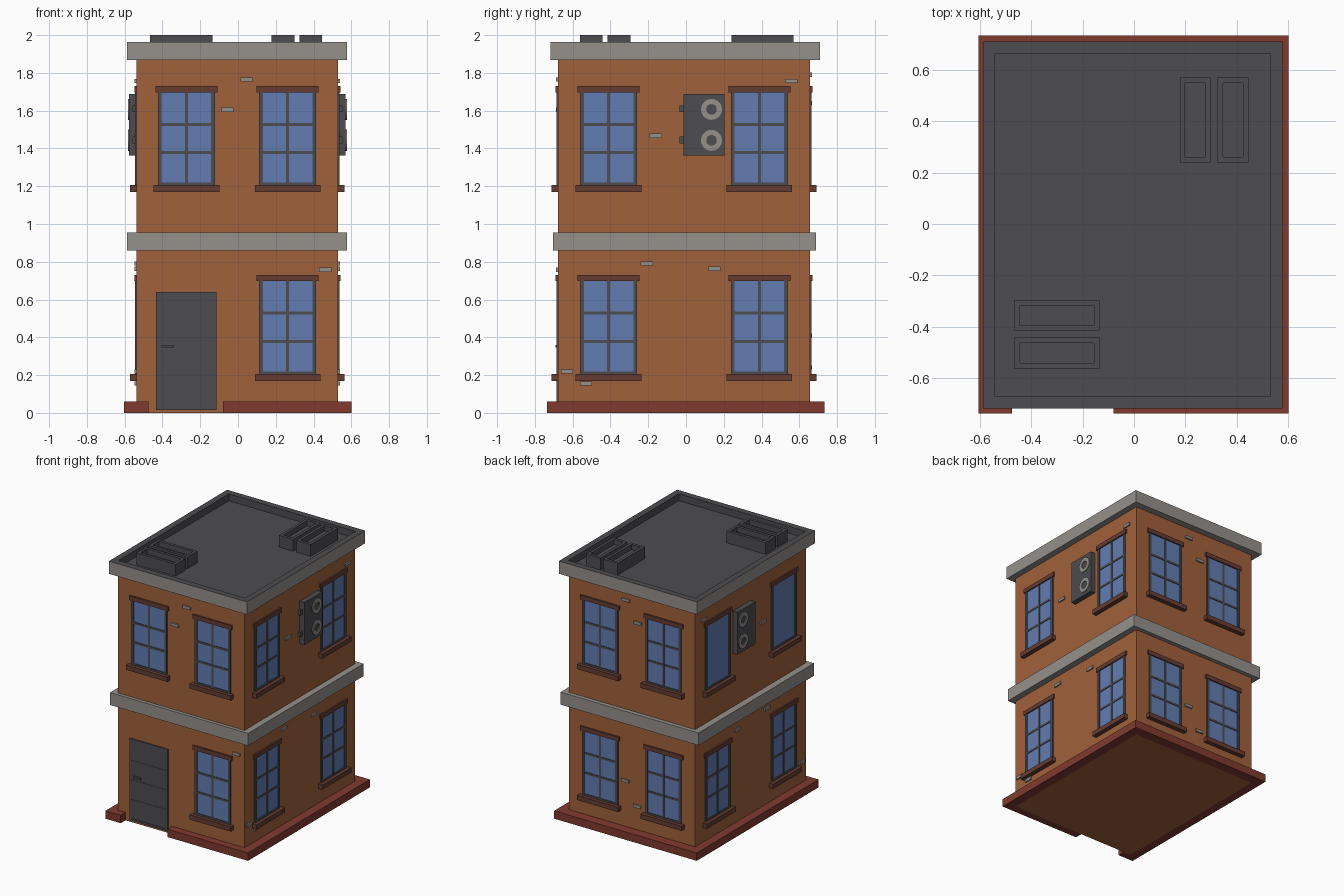
import bpy, bmesh, math
from mathutils import Vector

if "Cube" in bpy.data.objects:
    bpy.data.objects.remove(bpy.data.objects["Cube"])


def material(name, rgb):
    m = bpy.data.materials.new(name)
    lin = [(c / 255 / 12.92) if c < 11 else ((c / 255 + 0.055) / 1.055) ** 2.4 for c in rgb]
    m.diffuse_color = (*lin, 1)
    m.use_nodes = True
    m.node_tree.nodes["Principled BSDF"].inputs["Base Color"].default_value = m.diffuse_color
    return m


BRICK = material("orange_brick", (160, 97, 59))
STONE = material("light_stone", (149, 144, 139))
DARK = material("dark_grey", (77, 76, 80))
BROWN = material("brown_trim", (101, 60, 50))
RED = material("red_base", (128, 58, 47))
GLASS = material("blue_glass", (98, 125, 178))


def finish(name, bm, *mats):
    bmesh.ops.recalc_face_normals(bm, faces=bm.faces)
    me = bpy.data.meshes.new(name)
    bm.to_mesh(me)
    bm.free()
    for m in mats:
        me.materials.append(m)
    ob = bpy.data.objects.new(name, me)
    bpy.context.collection.objects.link(ob)
    return ob


def add_box(bm, lo, hi):
    vs = bmesh.ops.create_cube(bm, size=1)["verts"]
    for v in vs:
        v.co = Vector([(a + b) / 2 + c * (b - a) for a, b, c in zip(lo, hi, v.co)])


def boxes(name, mat, *pairs):
    bm = bmesh.new()
    for lo, hi in pairs:
        add_box(bm, lo, hi)
    return finish(name, bm, mat)


def tray(name, lo, hi, rim, depth, side, top):
    """Box with a recessed top; everything but the outer sides takes the top colour."""
    bm = bmesh.new()
    add_box(bm, lo, hi)
    bm.normal_update()
    face = max(bm.faces, key=lambda f: f.normal.z)
    ring = bmesh.ops.inset_region(bm, faces=[face], thickness=rim)["faces"]
    floor = bmesh.ops.extrude_discrete_faces(bm, faces=[face])["faces"][0]
    for v in floor.verts:
        v.co.z -= depth
    ob = finish(name, bm, side, top)
    for p in ob.data.polygons:
        c = p.center
        inside = lo[0] + .01 < c.x < hi[0] - .01 and lo[1] + .01 < c.y < hi[1] - .01
        p.material_index = int(inside and p.normal.z > -0.5)
    return ob


# Walls: map (along, outward, height) to world space
X0, X1, Y0, Y1 = -0.537, 0.53, -0.678, 0.657
WALLS = {
    "front": lambda u, o, z: (u, Y0 - o, z),
    "back": lambda u, o, z: (u, Y1 + o, z),
    "right": lambda u, o, z: (X1 + o, u, z),
    "left": lambda u, o, z: (X0 - o, u, z),
}


def wall_boxes(name, mat, wall, *specs):
    """Each spec is (u0, u1, z0, z1, outward depth)."""
    f = WALLS[wall]
    pairs = []
    for u0, u1, z0, z1, d in specs:
        a, b = f(u0, -0.01, z0), f(u1, d, z1)
        pairs.append(([min(p) for p in zip(a, b)], [max(p) for p in zip(a, b)]))
    return boxes(name, mat, *pairs)


# Body, base strip with door gap, and stone bands
boxes("brick_body", BRICK, ((X0, Y0, 0), (X1, Y1, 1.88)))
boxes("base_strip", RED,
      ((-0.604, -0.736, 0), (-0.475, Y0, 0.06)), ((-0.08, -0.736, 0), (0.6, Y0, 0.06)),
      ((-0.604, Y1, 0), (0.6, 0.733, 0.06)),
      ((-0.604, Y0, 0), (X0, Y1, 0.06)), ((X1, Y0, 0), (0.6, Y1, 0.06)))
boxes("middle_band", STONE, ((-0.588, -0.704, 0.86), (0.578, 0.689, 0.955)))
tray("roof_cornice", (-0.588, -0.718, 1.867), (0.578, 0.709, 1.963), 0.068, 0.053, STONE, DARK)

# Roof vents
for i, y in enumerate((-0.562, -0.415 - 0.0)):
    tray(f"front_roof_vent_{i}", (-0.465, y, 1.905), (-0.135, y + 0.12, 2.0), 0.03, 0.04, DARK, DARK)
for i, x in enumerate((0.178, 0.325)):
    tray(f"back_roof_vent_{i}", (x, 0.24, 1.905), (x + 0.12, 0.57, 2.0), 0.03, 0.04, DARK, DARK)


# Windows
def window(name, wall, c, z, plain=False):
    wall_boxes(name + "_sill", BROWN, wall, (c - 0.174, c + 0.174, z - 0.03, z + 0.006, 0.034))
    wall_boxes(name + "_lintel", BROWN, wall, (c - 0.164, c + 0.164, z + 0.497, z + 0.53, 0.012))
    wall_boxes(name + "_glass", GLASS, wall, (c - 0.145, c + 0.145, z, z + 0.5, 0.002))
    bars = [(c - 0.151, c - 0.131, z, z + 0.5, 0.008), (c + 0.131, c + 0.151, z, z + 0.5, 0.008),
            (c - 0.14, c + 0.14, z, z + 0.019, 0.008)]
    if not plain:
        bars.append((c - 0.008, c + 0.008, z, z + 0.5, 0.007))
        bars += [(c - 0.14, c + 0.14, z + h - 0.008, z + h + 0.008, 0.006) for h in (0.178, 0.328)]
    wall_boxes(name + "_frame", DARK, wall, *bars)


for wall, centres in (("front", (-0.273, 0.263)), ("back", (-0.273, 0.263)),
                      ("right", (-0.41, 0.388)), ("left", (-0.41, 0.388))):
    for i, c in enumerate(centres):
        for floor, z in (("lower", 0.2), ("upper", 1.2)):
            if (wall, i, floor) != ("front", 0, "lower"):
                window(f"{wall}_{floor}_window_{i}", wall, c, z, (wall, floor) == ("left", "upper"))

# Door: frame, four planks and handle
wall_boxes("door_frame", DARK, "front", (-0.435, -0.42, 0.015, 0.64, 0.008),
           (-0.128, -0.113, 0.015, 0.64, 0.008), (-0.435, -0.113, 0.625, 0.64, 0.008),
           (-0.435, -0.113, 0.015, 0.03, 0.008))
wall_boxes("door_planks", DARK, "front", (-0.425, -0.12, 0.02, 0.63, 0.002),
           *[(-0.42, -0.128, 0.03 + k * 0.149, 0.176 + k * 0.149, 0.004) for k in range(4)])
wall_boxes("door_handle", DARK, "front", (-0.405, -0.34, 0.345, 0.36, 0.012))


# Air conditioners on both sides, with two fan rings each
def ring(name, wall, u, z, r0, r1, o0, o1, n=20):
    f = WALLS[wall]
    bm = bmesh.new()
    loops = []
    for r, o in ((r0, o0), (r1, o0), (r1, o1), (r0, o1)):
        loops.append([bm.verts.new(f(u + r * math.cos(2 * math.pi * k / n), o,
                                     z + r * math.sin(2 * math.pi * k / n))) for k in range(n)])
    for a, b in zip(loops, loops[1:] + loops[:1]):
        for k in range(n):
            bm.faces.new((a[k], a[(k + 1) % n], b[(k + 1) % n], b[k]))
    finish(name, bm, STONE)


for wall in ("right", "left"):
    wall_boxes(wall + "_air_unit", DARK, wall, (-0.013, 0.203, 1.363, 1.687, 0.04))
    wall_boxes(wall + "_air_unit_pipes", DARK, wall, (-0.034, -0.012, 1.592, 1.628, 0.022),
               (-0.034, -0.012, 1.427, 1.463, 0.022))
    for i, z in enumerate((1.443, 1.607)):
        ring(f"{wall}_fan_ring_{i}", wall, 0.135, z, 0.028, 0.056, 0.038, 0.046)

# Scattered raised bricks
SIDE = ((0.557, 1.757), (-0.16, 1.467), (-0.208, 0.79), (0.15, 0.763), (-0.63, 0.22), (-0.53, 0.155))
BRICKS = {"front": ((0.045, 1.765), (-0.055, 1.605), (0.462, 0.758)),
          "back": ((0.045, 1.79), (-0.055, 1.64), (0.05, 0.41), (-0.05, 0.24)),
          "right": SIDE, "left": SIDE}
for wall, spots in BRICKS.items():
    wall_boxes(wall + "_raised_bricks", STONE, wall,
               *[(u - 0.032, u + 0.032, z - 0.011, z + 0.011, 0.01) for u, z in spots])
